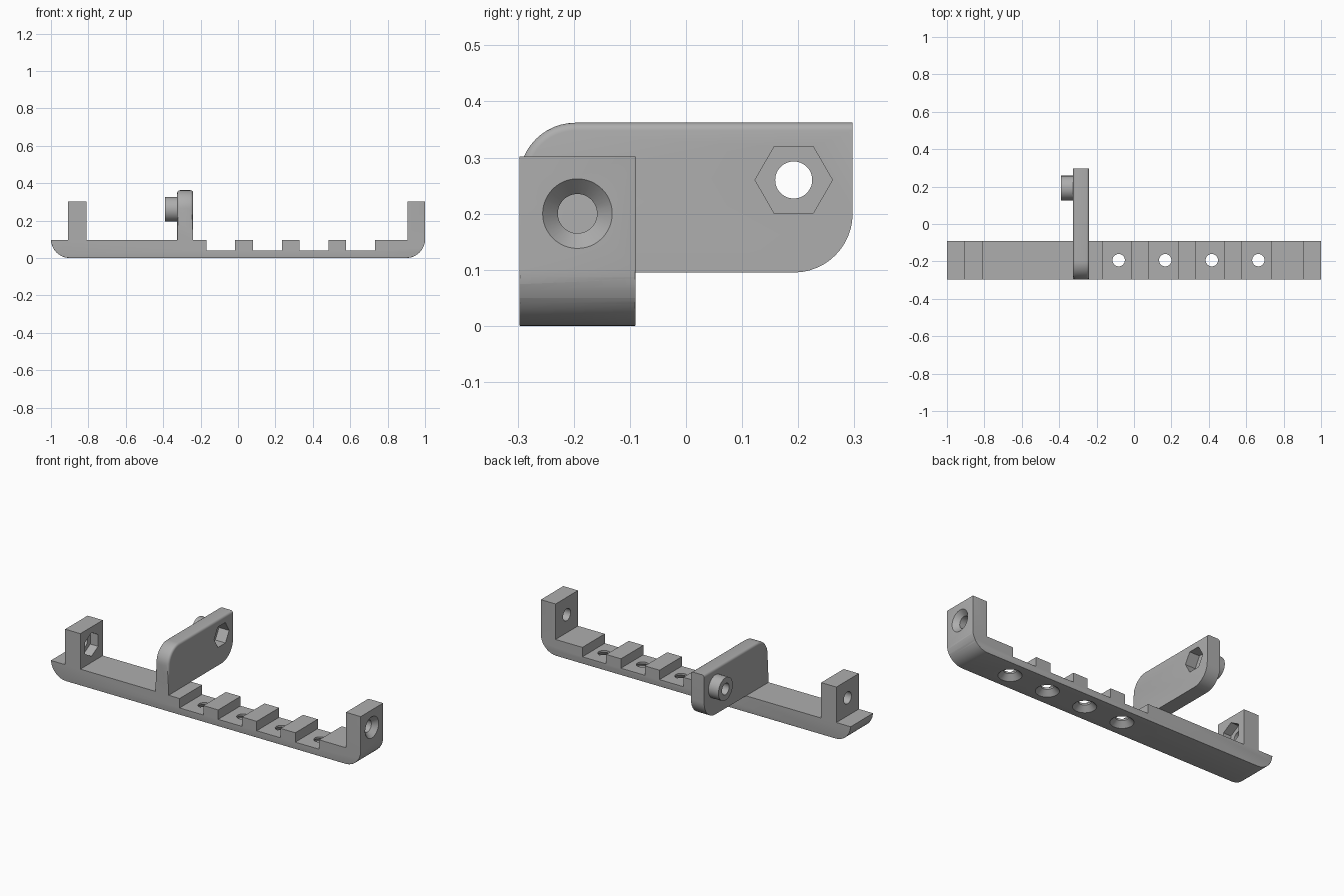
import bpy, bmesh
from math import pi, cos, sin
from mathutils import Matrix, Vector

if "Cube" in bpy.data.objects:
    bpy.data.objects.remove(bpy.data.objects["Cube"])

grey = bpy.data.materials.new("plain grey")
grey.use_nodes = True
COLOUR = (0.42, 0.42, 0.42, 1)
grey.diffuse_color = COLOUR
grey.node_tree.nodes["Principled BSDF"].inputs["Base Color"].default_value = COLOUR

FRONT, BACK = -0.297, -0.09      # depth of the rail
MID = (FRONT + BACK) / 2         # centre line of the rail
ARM_L, ARM_R = -0.325, -0.24     # sides of the arm
BORE = 0.033


def finish(bm, name):
    bmesh.ops.recalc_face_normals(bm, faces=bm.faces)
    mesh = bpy.data.meshes.new(name)
    bm.to_mesh(mesh)
    bm.free()
    obj = bpy.data.objects.new(name, mesh)
    bpy.context.collection.objects.link(obj)
    mesh.materials.append(grey)
    return obj


def arc(cx, cz, r, start, end, n=12):
    angles = [start + (end - start) * i / n for i in range(n + 1)]
    return [(cx + r * cos(a), cz + r * sin(a)) for a in angles]


def prism(name, points, place, span, rounded, radius):
    """Extrude a closed profile by a vector, rounding the chosen edges."""
    bm = bmesh.new()
    face = bm.faces.new([bm.verts.new(place(p)) for p in points])
    out = bmesh.ops.extrude_face_region(bm, geom=[face])
    verts = [v for v in out["geom"] if isinstance(v, bmesh.types.BMVert)]
    bmesh.ops.translate(bm, verts=verts, vec=span)
    along = Vector(span).normalized()
    edges = [e for e in bm.edges
             if abs((e.verts[0].co - e.verts[1].co).dot(along)) < 1e-5
             and rounded(e.verts[0].co, e.verts[1].co)]
    bmesh.ops.bevel(bm, geom=edges, offset=radius, segments=4,
                    profile=0.5, affect="EDGES", clamp_overlap=True)
    return finish(bm, name)


def cone(name, start, direction, r1, r2, depth, sides=48, turn=0):
    """Cylinder or cone running from a start point along a direction."""
    d = Vector(direction)
    bm = bmesh.new()
    matrix = (Matrix.Translation(Vector(start) + d * depth / 2)
              @ d.to_track_quat("Z", "Y").to_matrix().to_4x4()
              @ Matrix.Rotation(turn, 4, "Z"))
    bmesh.ops.create_cone(bm, cap_ends=True, segments=sides, radius1=r1,
                          radius2=r2, depth=depth, matrix=matrix)
    return finish(bm, name)


def combine(target, tool, operation):
    mod = target.modifiers.new(operation, "BOOLEAN")
    mod.operation, mod.object, mod.solver = operation, tool, "EXACT"
    bpy.context.view_layer.objects.active = target
    bpy.ops.object.modifier_apply(modifier=mod.name)
    bpy.data.objects.remove(tool)


# Rail with an end post, a second post and four notches
TOP, LOW, POST = 0.095, 0.04, 0.302
notches = [-0.092 + 0.249 * i for i in range(4)]
outline = arc(-0.9, 0.1, 0.1, 1.016 * pi, 1.5 * pi) + arc(0.9, 0.1, 0.1, 1.5 * pi, 2 * pi)
outline += [(1, POST), (0.905, POST), (0.905, TOP)]
for x in reversed(notches):
    outline += [(x + 0.077, TOP), (x + 0.077, LOW), (x - 0.077, LOW), (x - 0.077, TOP)]
outline += [(-0.81, TOP), (-0.81, POST), (-0.908, POST), (-0.908, TOP)]


def under_side(a, b):
    return (a.x > 0.999 and b.x > 0.999) or min(a.z, b.z) < LOW - 0.005 or \
        max(a.x, b.x) < -0.95 and max(a.z, b.z) < TOP - 0.001 or \
        a.x < -0.95 and b.x < -0.95


rail = prism("rail", outline, lambda p: (p[0], FRONT, p[1]),
             (0, BACK - FRONT, 0), under_side, 0.015)

# Cross arm with two rounded corners
side = [(FRONT, 0.05), (BACK - 0.02, 0.05), (BACK - 0.02, TOP)]
side += arc(0.192, 0.2, 0.105, -pi / 2, 0) + [(0.297, 0.362)]
side += arc(-0.197, 0.262, 0.1, pi / 2, pi)
arm = prism("arm", side, lambda p: (ARM_L, p[0], p[1]), (ARM_R - ARM_L, 0, 0),
            lambda a, b: min(a.z, b.z) > 0.255 and abs(a.y - b.y) > 1e-5, 0.014)

# Round boss on the arm
HOLE_Y, HOLE_Z = 0.192, 0.26
combine(arm, cone("boss", (-0.39, HOLE_Y, HOLE_Z), (1, 0, 0), 0.066, 0.066, 0.08), "UNION")
combine(rail, arm, "UNION")
rail.name = "bracket"

# Arm bore and hexagonal nut pocket
cutters = [
    cone("arm_bore", (-0.45, HOLE_Y, HOLE_Z), (1, 0, 0), BORE, BORE, 0.3),
    cone("arm_pocket", (ARM_R + 0.02, HOLE_Y, HOLE_Z), (-1, 0, 0),
         0.069, 0.069, 0.085, 6, pi / 2),
]
# Bores through the posts, one with a nut pocket, one countersunk
for x in (-0.86, 0.95):
    cutters.append(cone("post_bore", (x - 0.1, MID, 0.2), (1, 0, 0), 0.035, 0.035, 0.2))
cutters.append(cone("post_pocket", (-0.79, MID, 0.2), (-1, 0, 0), 0.069, 0.069, 0.07, 6))
cutters.append(cone("post_countersink", (1.001, MID, 0.2), (-1, 0, 0), 0.063, 0.034, 0.03))
# Countersunk screw holes under the notches
for x in notches:
    cutters.append(cone("rail_bore", (x + 0.01, MID, -0.05), (0, 0, 1), BORE, BORE, 0.2))
    cutters.append(cone("rail_countersink", (x + 0.01, MID, -0.001), (0, 0, 1),
                        0.063, 0.032, 0.031))
for tool in cutters:
    combine(rail, tool, "DIFFERENCE")

bpy.ops.object.select_all(action="DESELECT")
rail.select_set(True)
bpy.context.view_layer.objects.active = rail
bpy.ops.object.shade_smooth_by_angle(angle=pi / 6)
